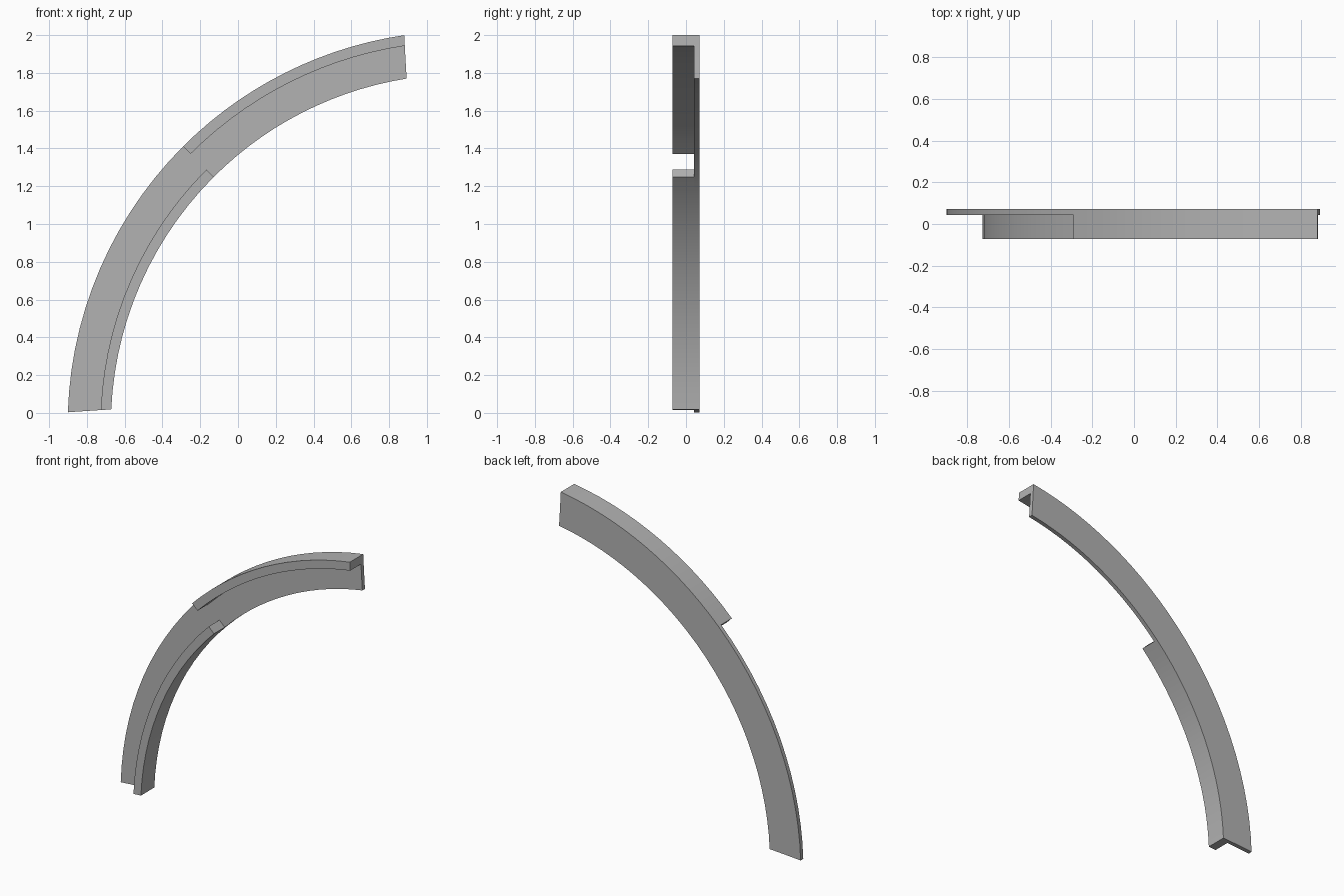
import bpy, bmesh
from math import radians, cos, sin, hypot

cube = bpy.data.objects.get("Cube")
if cube:
    bpy.data.objects.remove(cube, do_unlink=True)

CX, CZ = 1.185, -0.065                 # arc centre
RADII = [1.858, 1.913, 2.031, 2.087]   # inner edge, lip edges, outer edge
BACK, WEB, FRONT = 0.071, 0.043, -0.071
HALF = 14                              # segments on each side of the middle
MID = 135


def angle(step, t):
    """Angle of a cross-section; the end cuts lean slightly off radial."""
    low = 177.43 + 0.7 * t
    high = 99.04 - 0.64 * t
    if step <= HALF:
        return radians(low + (MID - low) * step / HALF)
    return radians(MID + (high - MID) * (step - HALF) / HALF)


def extrude(bm, faces, y):
    """Extrude a patch of faces forward to depth y and return the new faces."""
    out = bmesh.ops.extrude_face_region(bm, geom=faces)["geom"]
    for v in out:
        if isinstance(v, bmesh.types.BMVert):
            v.co.y = y
    return [f for f in out if isinstance(f, bmesh.types.BMFace)]


def strip(faces, upper):
    """Faces of the outer band in the upper half, or the inner band in the lower."""
    found = []
    for f in faces:
        c = f.calc_center_median()
        r = hypot(c.x - CX, c.z - CZ)
        in_half = (c.x + c.z > CX + CZ) == upper
        in_band = r > RADII[2] if upper else r < RADII[1]
        if in_half and in_band:
            found.append(f)
    return found


# Curved back sheet
bm = bmesh.new()
rings = []
for step in range(2 * HALF + 1):
    ring = []
    for r in RADII:
        a = angle(step, (r - RADII[0]) / (RADII[-1] - RADII[0]))
        ring.append(bm.verts.new((CX + r * cos(a), BACK, CZ + r * sin(a))))
    rings.append(ring)
sheet = [bm.faces.new((p[i], p[i + 1], q[i + 1], q[i]))
         for p, q in zip(rings, rings[1:]) for i in range(3)]

# Thin web in front of the sheet, then a lip on each half
web = extrude(bm, sheet, WEB)
for patch in [strip(web, False), strip(web, True)]:
    extrude(bm, patch, FRONT)
bmesh.ops.recalc_face_normals(bm, faces=bm.faces)

mesh = bpy.data.meshes.new("curved_rail")
bm.to_mesh(mesh)
bm.free()
rail = bpy.data.objects.new("curved_rail", mesh)
bpy.context.collection.objects.link(rail)

# Plain grey
grey = bpy.data.materials.new("plain_grey")
grey.use_nodes = True
colour = (0.45, 0.45, 0.45, 1)
grey.diffuse_color = colour
grey.node_tree.nodes["Principled BSDF"].inputs["Base Color"].default_value = colour
mesh.materials.append(grey)

# Smooth curved sides with crisp corners
bpy.context.view_layer.objects.active = rail
rail.select_set(True)
bpy.ops.object.shade_smooth_by_angle(angle=radians(30))
